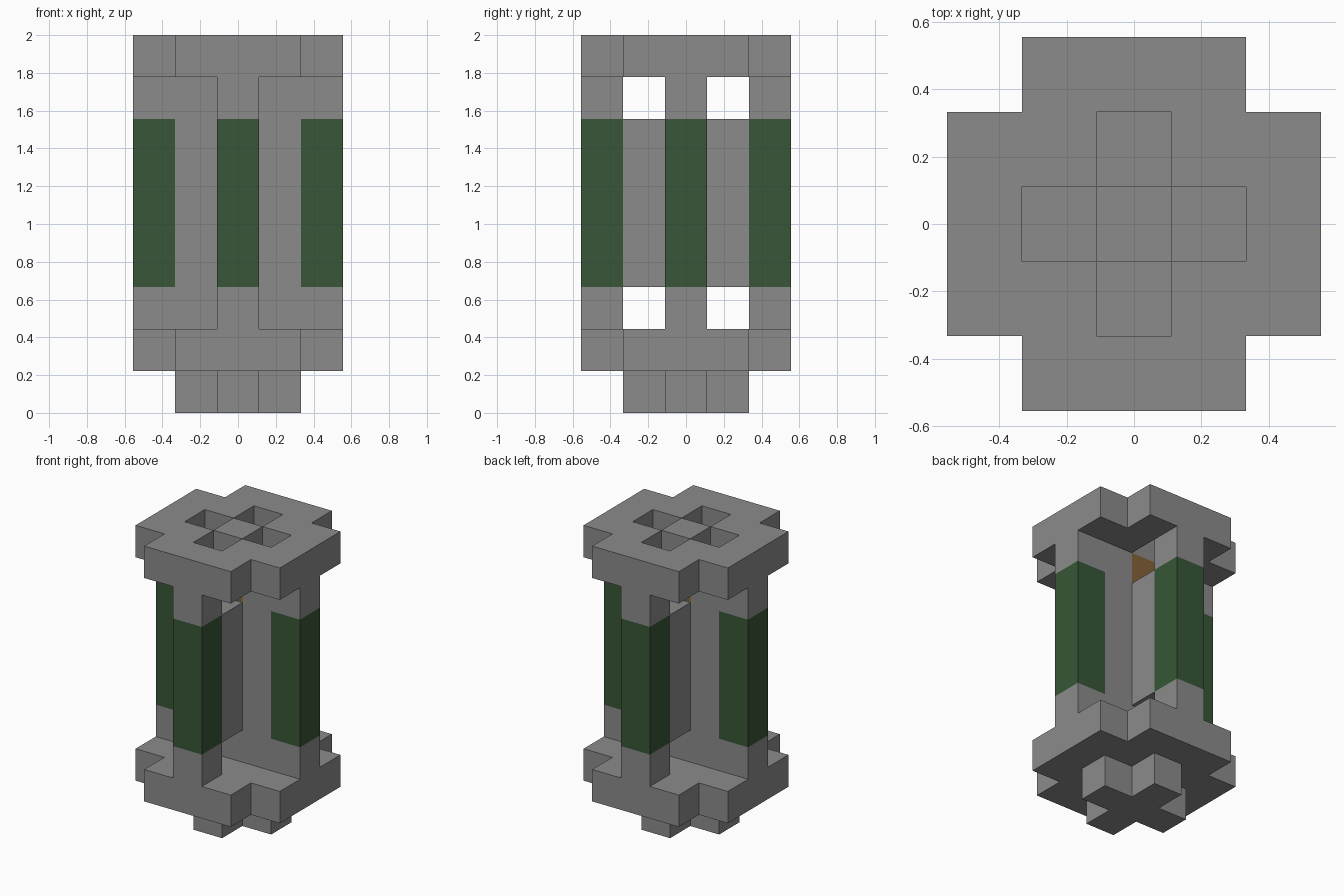
import bpy
import bmesh
from mathutils import Vector

U = 2 / 9  # one block

cube = bpy.data.objects.get("Cube")
if cube:
    bpy.data.objects.remove(cube, do_unlink=True)


def material(name, rgb):
    m = bpy.data.materials.new(name)
    m.use_nodes = True
    m.diffuse_color = (*rgb, 1)
    m.node_tree.nodes["Principled BSDF"].inputs["Base Color"].default_value = (*rgb, 1)
    return m


grey = material("grey metal", (0.26, 0.26, 0.26))
green = material("dark green", (0.038, 0.094, 0.038))
orange = material("amber", (0.23, 0.125, 0.042))


def box(rx, ry, z0, z1, cx=0, cy=0):
    """Blocks within rx, ry of a centre column, from layer z0 up to z1."""
    return {(cx + x, cy + y, z) for x in range(-rx, rx + 1)
            for y in range(-ry, ry + 1) for z in range(z0, z1)}


def plus(a, b, z0, z1):
    return box(a, b, z0, z1) | box(b, a, z0, z1)


parts = {}

# Foot, and the two notched plates
parts["foot"] = (grey, plus(1, 0, 0, 1))
parts["bottom_plate"] = (grey, plus(2, 1, 1, 2))
# Four sockets around a central stud pierce the top plate
sockets = plus(1, 0, 8, 9) - box(0, 0, 8, 9)
parts["top_plate"] = (grey, plus(2, 1, 8, 9) - sockets)

# Corner posts with a green grip between grey ends
for name, cx, cy in (("left", 2, 0), ("right", -2, 0), ("front", 0, -2), ("back", 0, 2)):
    parts[name + "_post_base"] = (grey, box(0, 0, 2, 3, cx, cy))
    parts[name + "_post_grip"] = (green, box(0, 0, 3, 7, cx, cy))
    parts[name + "_post_cap"] = (grey, box(0, 0, 7, 8, cx, cy))

# Inner walls: full height across, shorter from front to back
glow = box(0, 0, 7, 8)
parts["inner_walls"] = (grey, (box(1, 0, 2, 8) | box(0, 1, 3, 7)) - glow)
parts["glowing_core"] = (orange, glow)

solid = set().union(*(cells for _, cells in parts.values()))


def build(name, mat, cells):
    """Skin the part's blocks, leaving out sides that touch another block."""
    bm = bmesh.new()
    for cell in cells:
        centre = Vector(cell) + Vector((0, 0, 0.5))
        for axis in range(3):
            for sign in (-1, 1):
                n = Vector((0, 0, 0))
                n[axis] = sign
                if tuple(int(c + d) for c, d in zip(cell, n)) in solid:
                    continue
                u = Vector((0, 0, 0))
                u[(axis + 1) % 3] = 0.5
                v = n.cross(u)
                corners = (-u - v, u - v, u + v, v - u)
                bm.faces.new([bm.verts.new((centre + n / 2 + c) * U) for c in corners])
    bmesh.ops.remove_doubles(bm, verts=bm.verts, dist=0.001)
    bmesh.ops.dissolve_limit(bm, angle_limit=0.01, verts=bm.verts, edges=bm.edges)
    mesh = bpy.data.meshes.new(name)
    bm.to_mesh(mesh)
    bm.free()
    mesh.materials.append(mat)
    bpy.context.collection.objects.link(bpy.data.objects.new(name, mesh))


for name, (mat, cells) in parts.items():
    build(name, mat, cells)
